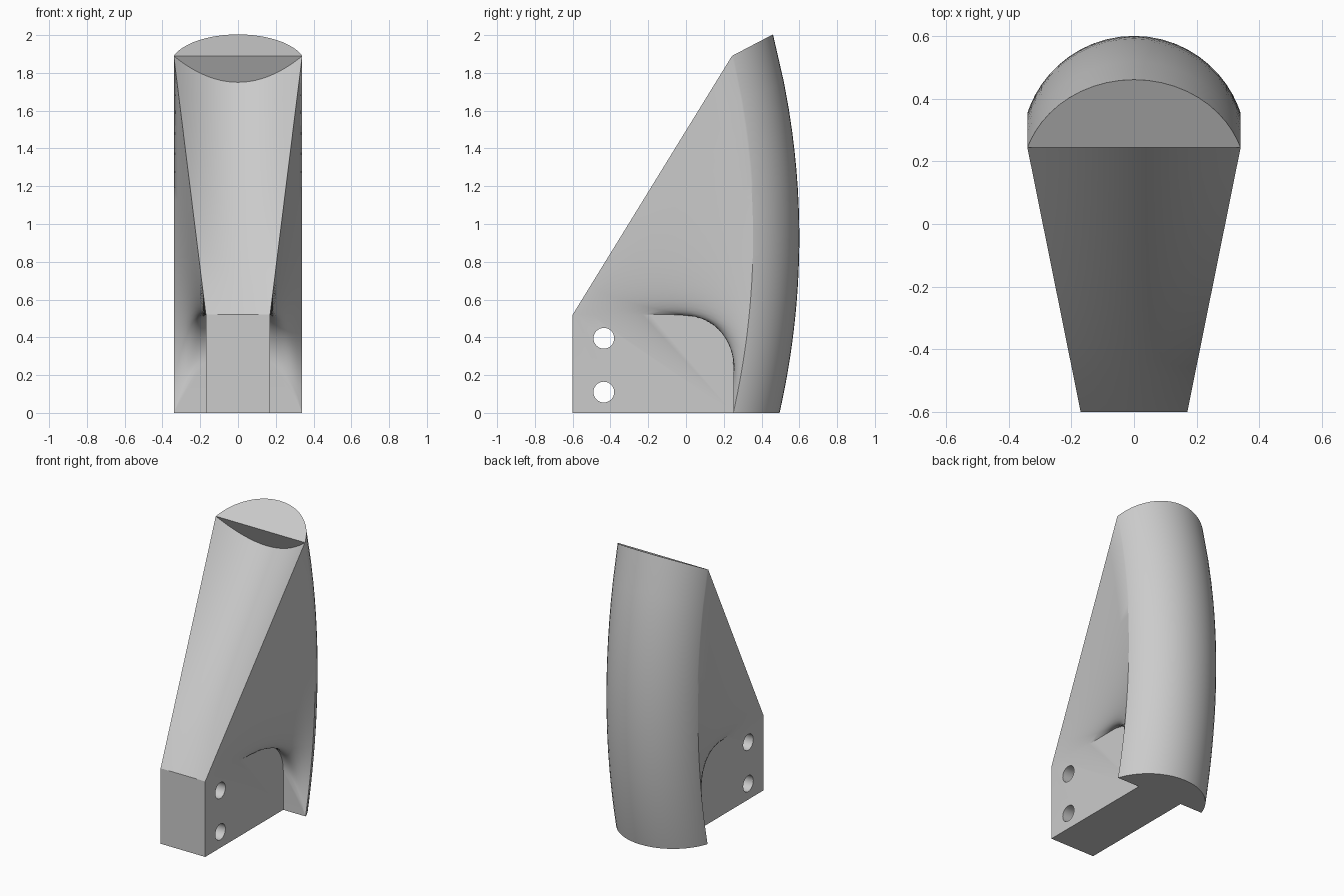
import bpy, bmesh, math

if "Cube" in bpy.data.objects:
    bpy.data.objects.remove(bpy.data.objects["Cube"])

HW, BW = 0.34, 0.17            # half widths of the shell and of the mounting block
FRONT, DECK = -0.60, 0.52      # block front and block height
SAG, TOP = 0.245, 1.89         # depth of the rounded back, height of its side edge
NX, NV = 24, 8


def ridge(z):
    """Depth of the bowed back along its centre line."""
    return 0.60 - 0.121 * (z - 0.93) ** 2


R = (HW ** 2 + SAG ** 2) / (2 * SAG)


def sag(x):
    return R - math.sqrt(R * R - x * x)


def edge_y(z):
    return ridge(z) - SAG


Y0, YB = edge_y(TOP), edge_y(0)


def top_z(x):
    """Height where a back column meets the tilted top plane."""
    z = TOP
    for _ in range(30):
        z = TOP + 0.524 * (ridge(z) - sag(x) - Y0)
    return z


bm = bmesh.new()


def face(pts):
    clean = []
    for p in pts:
        if not clean or max(abs(a - b) for a, b in zip(p, clean[-1])) > 1e-5:
            clean.append(p)
    if max(abs(a - b) for a, b in zip(clean[0], clean[-1])) < 1e-5:
        clean.pop()
    if len(clean) > 2:
        bm.faces.new([bm.verts.new(p) for p in clean])


def grid(rows):
    for a, b in zip(rows, rows[1:]):
        for i in range(len(a) - 1):
            face([a[i], a[i + 1], b[i + 1], b[i]])


def lerp(a, b, t):
    return tuple(p + (q - p) * t for p, q in zip(a, b))


# Block outline (straight deck, then a rounded corner) paired with shell edge heights
contour, heights, bulge = [], [], []
NS, NF, RAD = 16, 14, 0.25
for i in range(NS + 1):
    s = (i / NS) ** 1.3
    contour.append((BW, FRONT + (YB - RAD - FRONT) * s, DECK))
    heights.append(TOP - (TOP - 0.45) * s ** 0.5)
    bulge.append(0)
for i in range(1, NF + 1):
    t = i / NF
    a = t * math.pi / 2
    contour.append((BW, YB - RAD + RAD * math.sin(a), DECK - RAD + RAD * math.cos(a)))
    heights.append(0.45 * (1 - t))
    bulge.append(0.05 * t * t)

# Flared side webs blending the block into the shell
side = []
for c, h, b in zip(contour, heights, bulge):
    o = (HW, edge_y(h), h)
    row = []
    for j in range(NV + 1):
        p = lerp(c, o, j / NV)
        row.append((p[0], p[1], p[2] + b * math.sin(math.pi * j / NV)))
    side.append(row)

for m in (-1, 1):
    def flip(pts):
        return [(m * x, y, z) for x, y, z in pts]
    grid([flip(r) for r in side])
    # block cheek and the flat shell foot beside it
    face(flip([(BW, FRONT, 0)] + contour + [(BW, YB, 0)]))
    face(flip([(BW, YB, 0)] + side[-1]))

# Rounded, bowed back
xs = [HW * math.sin(math.pi / 2 * (2 * i / NX - 1)) for i in range(NX + 1)]
back = []
for h in heights:
    row = []
    for x in xs:
        z = h / TOP * top_z(x)
        row.append((x, ridge(z) - sag(x), z))
    back.append(row)
grid(back)

# Tilted top cap
face(back[0])

# Hollowed front slope and the overhanging lip under the cap
low = [(BW * x / HW, FRONT, DECK) for x in xs]
arc = []
for x in xs:
    k = 1 - (x / HW) ** 2
    arc.append((x, Y0 + 0.07 * k, TOP - 0.14 * k))
grid([[lerp(p, q, j / NV) for p, q in zip(low, arc)] for j in range(NV + 1)])
face(arc)

# Block front and the underside
face([(-BW, FRONT, 0), (BW, FRONT, 0)] + low[::-1])
face([(-BW, YB, 0), (-BW, FRONT, 0), (BW, FRONT, 0), (BW, YB, 0)] + back[-1][::-1])

bmesh.ops.remove_doubles(bm, verts=bm.verts, dist=1e-4)
bmesh.ops.recalc_face_normals(bm, faces=bm.faces)
mesh = bpy.data.meshes.new("bracket_body")
bm.to_mesh(mesh)
bm.free()
body = bpy.data.objects.new("bracket_body", mesh)
bpy.context.collection.objects.link(body)

grey = bpy.data.materials.new("light_grey")
grey.diffuse_color = (0.6, 0.6, 0.6, 1)
grey.use_nodes = True
grey.node_tree.nodes["Principled BSDF"].inputs["Base Color"].default_value = grey.diffuse_color
mesh.materials.append(grey)

# Two bolt holes through the block
for n, z in enumerate((0.11, 0.395)):
    bpy.ops.mesh.primitive_cylinder_add(vertices=32, radius=0.055, depth=1,
                                        location=(0, -0.435, z),
                                        rotation=(0, math.pi / 2, 0))
    cutter = bpy.context.object
    cutter.name = f"bolt_hole_cutter_{n + 1}"
    cutter.data.materials.append(grey)
    cut = body.modifiers.new("bolt_hole", 'BOOLEAN')
    cut.operation, cut.solver, cut.object = 'DIFFERENCE', 'EXACT', cutter
    bpy.ops.object.select_all(action='DESELECT')
    body.select_set(True)
    bpy.context.view_layer.objects.active = body
    bpy.ops.object.modifier_apply(modifier=cut.name)
    bpy.data.objects.remove(cutter, do_unlink=True)

bpy.ops.object.shade_smooth_by_angle(angle=math.radians(30))
